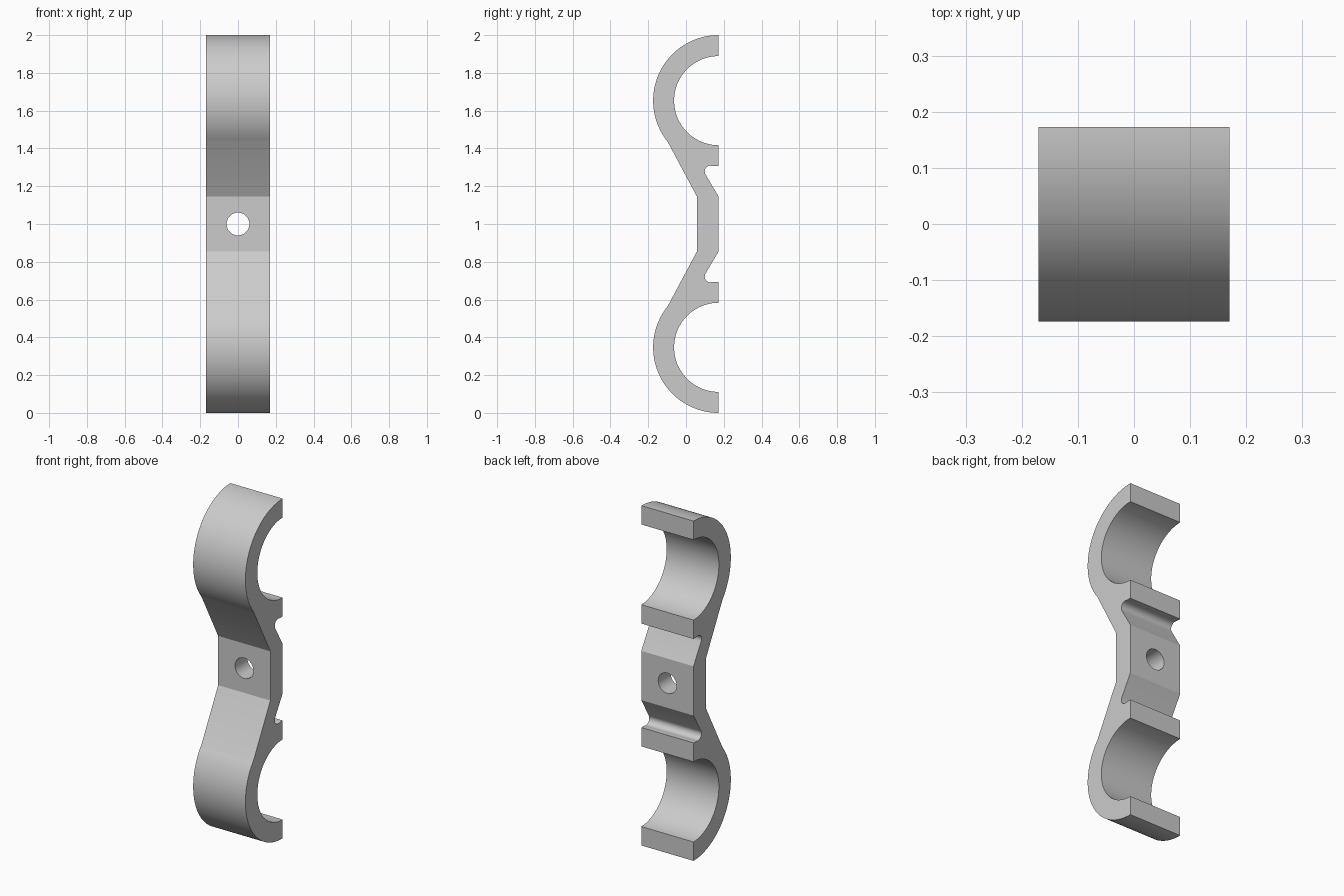
import bpy
import bmesh
from math import cos, sin, radians

default = bpy.data.objects.get("Cube")
if default:
    bpy.data.objects.remove(default, do_unlink=True)

HALF_WIDTH = 0.17
BACK = 0.173            # y of the flat back faces
RING_Z = 0.653          # ring centre above the middle
OUTER, INNER = 0.347, 0.236
HOLE_RADIUS = 0.06

grey = bpy.data.materials.new("light grey")
grey.use_nodes = True
grey.diffuse_color = (0.6, 0.6, 0.6, 1)
grey.node_tree.nodes["Principled BSDF"].inputs["Base Color"].default_value = (0.6, 0.6, 0.6, 1)


def arc(cy, cz, radius, start, end, steps):
    angles = [radians(start + (end - start) * i / steps) for i in range(steps + 1)]
    return [(cy + radius * cos(a), cz + radius * sin(a)) for a in angles]


# Upper half of the side outline, from the middle front round to the middle back
upper = [(0.058, 0.145)]
upper += arc(BACK, RING_Z, OUTER, 219, 90, 40)      # outside of the saddle
upper += arc(BACK, RING_Z, INNER, 90, 270, 48)      # inside of the saddle
upper += [(BACK, 0.306)]
upper += arc(0.130, 0.278, 0.031, 75, 208, 14)      # relief groove
upper += [(BACK, 0.145)]

# Mirror about the middle to close the outline
outline = upper + [(y, -z) for y, z in reversed(upper)]

# Extrude the outline across the width
bm = bmesh.new()
face = bm.faces.new([bm.verts.new((-HALF_WIDTH, y, z + 1)) for y, z in outline])
result = bmesh.ops.extrude_face_region(bm, geom=[face])
moved = [g for g in result["geom"] if isinstance(g, bmesh.types.BMVert)]
bmesh.ops.translate(bm, vec=(2 * HALF_WIDTH, 0, 0), verts=moved)
bmesh.ops.recalc_face_normals(bm, faces=bm.faces[:])
mesh = bpy.data.meshes.new("double_pipe_clamp")
bm.to_mesh(mesh)
bm.free()
mesh.materials.append(grey)
clamp = bpy.data.objects.new("double_pipe_clamp", mesh)
bpy.context.collection.objects.link(clamp)

# Screw hole through the middle web
bpy.ops.mesh.primitive_cylinder_add(vertices=48, radius=HOLE_RADIUS, depth=0.4,
                                    location=(0, 0.115, 1), rotation=(radians(90), 0, 0))
cutter = bpy.context.object
cutter.name = "screw_hole_cutter"
cutter.data.materials.append(grey)

bpy.ops.object.select_all(action='DESELECT')
clamp.select_set(True)
bpy.context.view_layer.objects.active = clamp
hole = clamp.modifiers.new("screw_hole", 'BOOLEAN')
hole.operation = 'DIFFERENCE'
hole.solver = 'EXACT'
hole.object = cutter
bpy.ops.object.modifier_apply(modifier=hole.name)
bpy.data.objects.remove(cutter, do_unlink=True)

bpy.ops.object.shade_smooth_by_angle(angle=radians(25))
